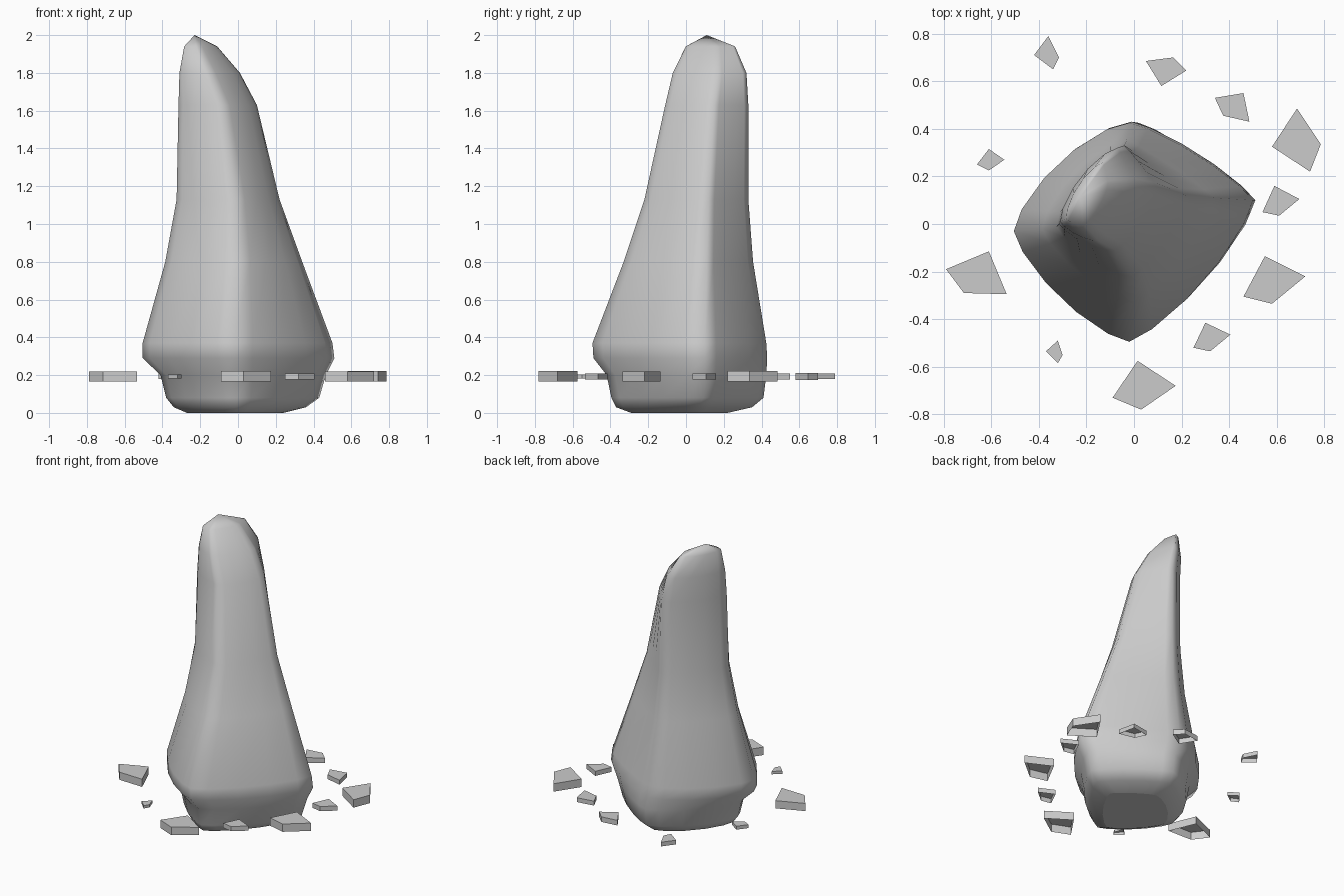
import bpy, bmesh
from mathutils import Vector

# Rock levels: z, then left, front, right and back corners (x, y)
LEVELS = [
    (0.00, -0.27, -0.02, -0.02, -0.29, 0.24, 0.05, 0.00, 0.22),
    (0.03, -0.34, -0.03, -0.01, -0.37, 0.36, 0.07, 0.00, 0.35),
    (0.08, -0.38, -0.03, -0.01, -0.395, 0.43, 0.09, 0.02, 0.41),
    (0.20, -0.41, -0.03, -0.01, -0.42, 0.465, 0.10, 0.02, 0.425),
    (0.29, -0.505, -0.03, -0.02, -0.49, 0.51, 0.10, -0.01, 0.43),
    (0.37, -0.505, -0.03, -0.02, -0.495, 0.50, 0.10, -0.02, 0.425),
    (0.80, -0.385, -0.02, 0.00, -0.33, 0.34, 0.11, -0.03, 0.355),
    (1.13, -0.325, -0.01, -0.01, -0.22, 0.22, 0.12, -0.04, 0.33),
    (1.63, -0.315, 0.00, -0.08, -0.11, 0.10, 0.15, -0.04, 0.33),
    (1.80, -0.31, 0.01, -0.15, -0.07, 0.01, 0.17, -0.07, 0.32),
    (1.94, -0.285, 0.02, -0.21, 0.00, -0.11, 0.17, -0.13, 0.26),
]
STEPS = (0.0, 0.13, 0.37, 0.63, 0.87)


def add_object(name, bm):
    mesh = bpy.data.meshes.new(name)
    bm.to_mesh(mesh)
    bm.free()
    obj = bpy.data.objects.new(name, mesh)
    bpy.context.collection.objects.link(obj)
    return obj


def ring_points(level):
    """Four-cornered outline with bulging sides."""
    z = level[0]
    corners = [Vector((level[i], level[i + 1])) for i in (1, 3, 5, 7)]
    ne = 0.06 if z < 0.6 else 0.02
    bulges = (0.10, 0.085, ne, 0.12)
    pts = []
    for i, bulge in enumerate(bulges):
        a, b = corners[i], corners[(i + 1) % 4]
        d = b - a
        out = Vector((d.y, -d.x))
        for t in STEPS:
            p = a + d * t + out * bulge * (4 * t * (1 - t)) ** 0.75
            pts.append((p.x, p.y, z))
    return pts


# Standing rock
bm = bmesh.new()
rings = [[bm.verts.new(p) for p in ring_points(lv)] for lv in LEVELS]
n = len(rings[0])
for lo, hi in zip(rings, rings[1:]):
    for i in range(n):
        j = (i + 1) % n
        bm.faces.new((lo[i], lo[j], hi[j], hi[i]))
bm.faces.new(rings[0][::-1])
peak = bm.verts.new((-0.23, 0.11, 2.0))
for i in range(n):
    bm.faces.new((rings[-1][i], rings[-1][(i + 1) % n], peak))
for f in bm.faces:
    f.smooth = len(f.verts) < 5
add_object("standing_rock", bm)

# Floating stone chips, open underneath: corners left, back, right, front
CHIPS = [
    (-0.42, 0.71, -0.36, 0.79, -0.315, 0.70, -0.34, 0.65),
    (0.05, 0.685, 0.165, 0.70, 0.22, 0.645, 0.115, 0.58),
    (0.34, 0.53, 0.46, 0.55, 0.485, 0.43, 0.375, 0.455),
    (0.58, 0.325, 0.685, 0.485, 0.785, 0.335, 0.74, 0.22),
    (-0.66, 0.25, -0.61, 0.315, -0.545, 0.27, -0.61, 0.225),
    (0.54, 0.05, 0.59, 0.16, 0.695, 0.105, 0.61, 0.035),
    (-0.79, -0.19, -0.61, -0.115, -0.535, -0.295, -0.715, -0.29),
    (0.46, -0.305, 0.55, -0.135, 0.72, -0.22, 0.58, -0.335),
    (0.25, -0.52, 0.30, -0.415, 0.405, -0.465, 0.32, -0.535),
    (-0.37, -0.535, -0.32, -0.49, -0.30, -0.55, -0.32, -0.585),
    (-0.09, -0.73, 0.015, -0.575, 0.175, -0.68, 0.03, -0.78),
]
for k, c in enumerate(CHIPS):
    xs, ys = c[0::2], c[1::2]
    half = 0.105 * max(max(xs) - min(xs), max(ys) - min(ys))
    bm = bmesh.new()
    low, top = [[bm.verts.new((x, y, 0.193 + s * half)) for x, y in zip(xs, ys)]
                for s in (-1, 1)]
    bm.faces.new(top[::-1])
    for i in range(4):
        j = (i + 1) % 4
        bm.faces.new((low[j], low[i], top[i], top[j]))
    add_object(f"stone_chip_{k + 1}", bm)
